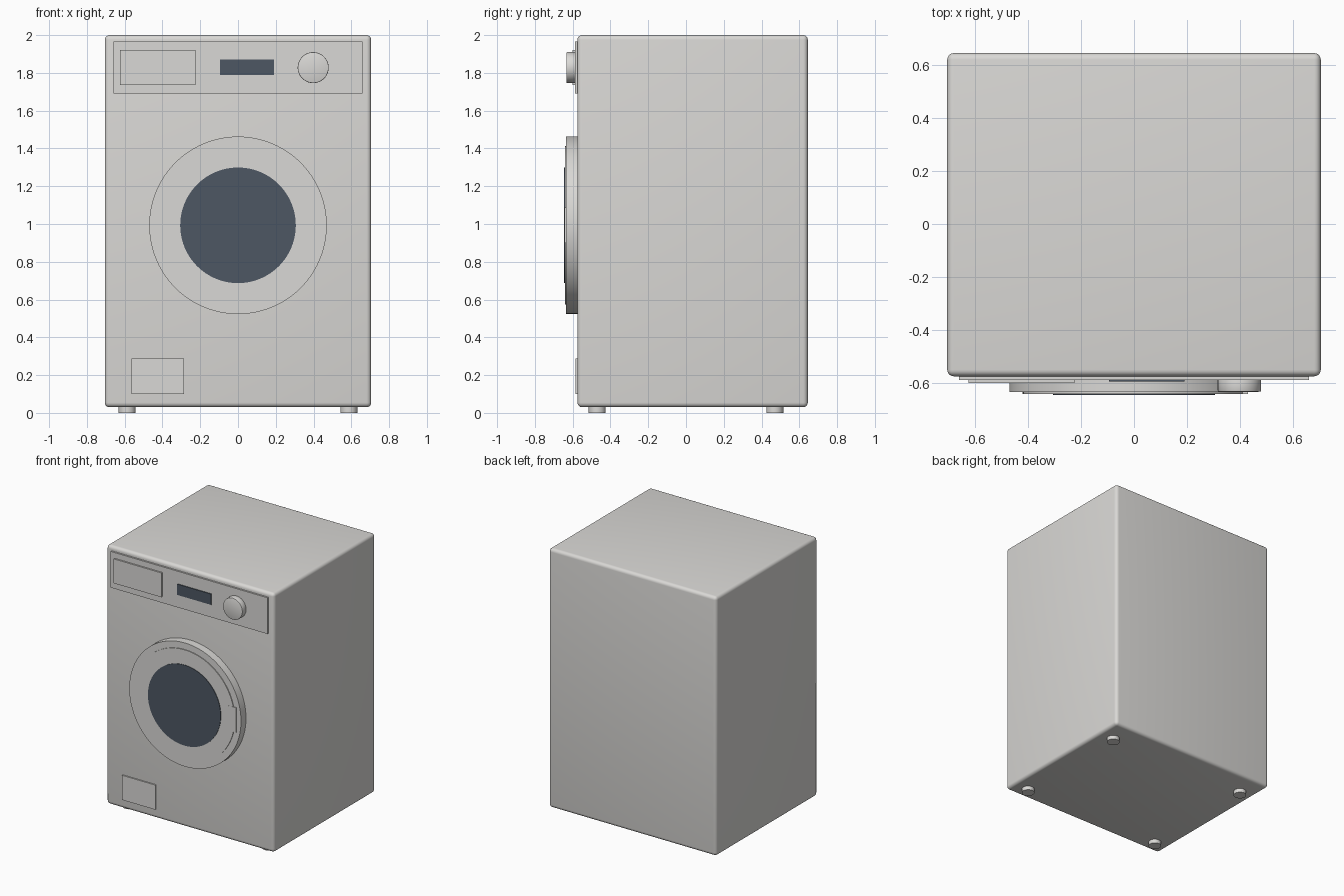
import bpy, math

if "Cube" in bpy.data.objects:
    bpy.data.objects.remove(bpy.data.objects["Cube"])


def material(name, rgb):
    m = bpy.data.materials.new(name)
    m.diffuse_color = (*rgb, 1)
    m.use_nodes = True
    m.node_tree.nodes["Principled BSDF"].inputs["Base Color"].default_value = m.diffuse_color
    return m


WHITE = material("warm white enamel", (0.70, 0.69, 0.67))
GLASS = material("dark blue glass", (0.075, 0.095, 0.125))


def finish(o, name, mat, bevel=0, segments=3):
    o.name = name
    o.data.materials.append(mat)
    if bevel:
        b = o.modifiers.new("soft_edges", 'BEVEL')
        b.width, b.segments, b.limit_method = bevel, segments, 'ANGLE'
        bpy.ops.object.modifier_apply(modifier=b.name)
    bpy.ops.object.shade_smooth_by_angle(angle=math.radians(35))
    return o


def box(name, x, y, z, mat=WHITE, bevel=0, segments=3):
    """Box from (min, max) pairs on each axis."""
    bpy.ops.mesh.primitive_cube_add(size=1)
    o = bpy.context.object
    for v in o.data.vertices:
        v.co = [r[0] if c < 0 else r[1] for c, r in zip(v.co, (x, y, z))]
    return finish(o, name, mat, bevel, segments)


def disc(name, x, z, r, y0, y1, mat=WHITE, bevel=0):
    """Cylinder facing the front, from y0 to y1."""
    bpy.ops.mesh.primitive_cylinder_add(
        vertices=96, radius=r, depth=y1 - y0,
        location=(x, (y0 + y1) / 2, z), rotation=(math.pi / 2, 0, 0))
    return finish(bpy.context.object, name, mat, bevel, 2)


# Cabinet
box("cabinet", (-0.705, 0.705), (-0.575, 0.645), (0.03, 2.0), bevel=0.025, segments=5)

# Control panel, drawer, display and dial
box("control_panel", (-0.66, 0.66), (-0.588, -0.56), (1.69, 1.965))
box("detergent_drawer", (-0.625, -0.225), (-0.60, -0.58), (1.737, 1.922))
box("display", (-0.095, 0.19), (-0.595, -0.586), (1.788, 1.87), GLASS)
disc("program_dial", 0.398, 1.828, 0.082, -0.633, -0.58, bevel=0.004)

# Door with raised rim, glass and handle
disc("door_ring", 0, 0.993, 0.47, -0.635, -0.56)
disc("door_rim", 0, 0.993, 0.42, -0.641, -0.63)
disc("door_glass", 0, 0.993, 0.306, -0.645, -0.638, GLASS)
box("door_handle", (0.36, 0.431), (-0.642, -0.625), (0.90, 1.088))

# Filter cover
box("filter_cover", (-0.565, -0.285), (-0.585, -0.56), (0.10, 0.287))

# Feet
for sx, side in ((-1, "left"), (1, "right")):
    for sy, end in ((-1, "front"), (1, "back")):
        bpy.ops.mesh.primitive_cylinder_add(
            vertices=32, radius=0.045, depth=0.04,
            location=(sx * 0.587, sy * 0.47, 0.02))
        finish(bpy.context.object, f"foot_{end}_{side}", WHITE)
